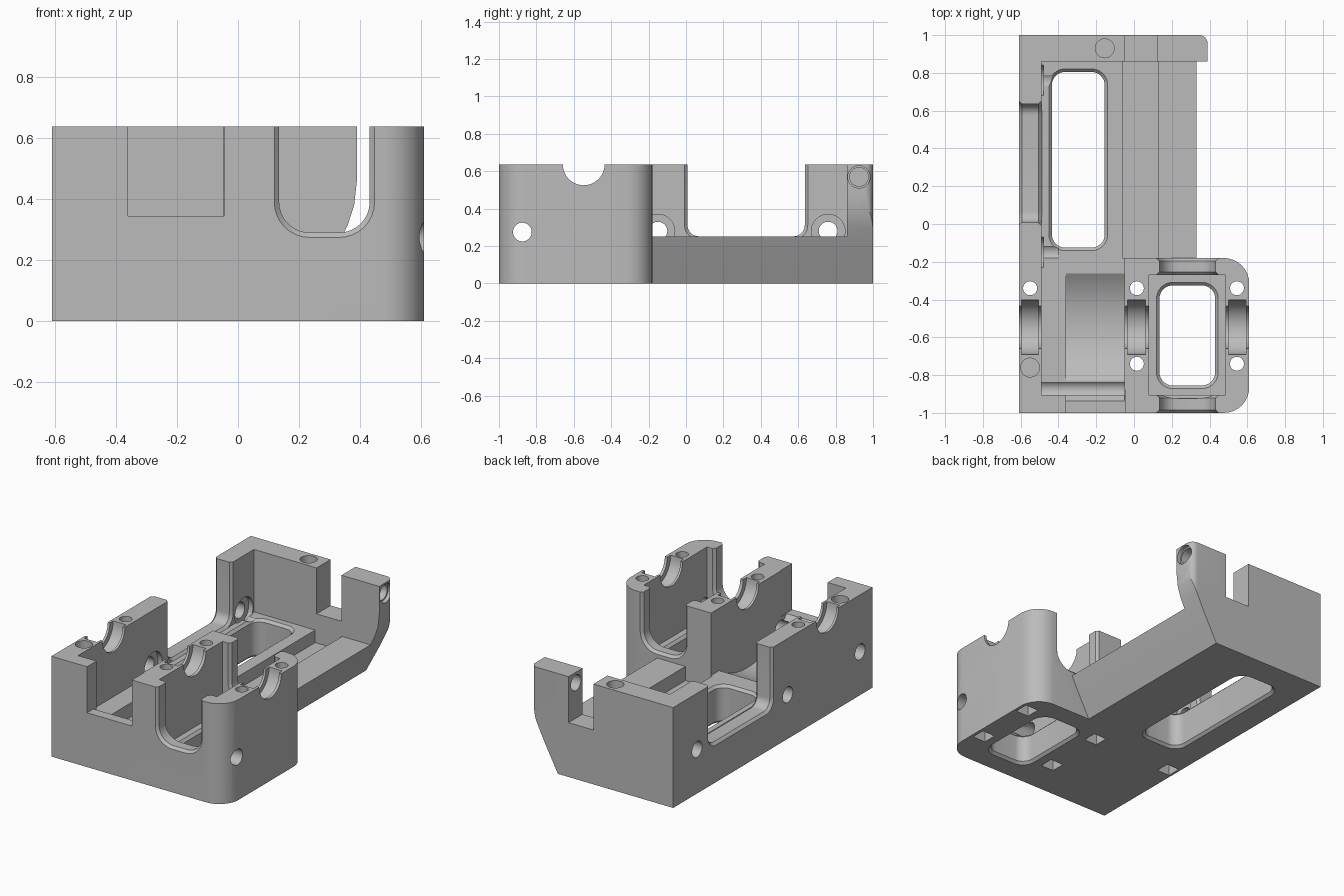
import bpy, bmesh, math

if "Cube" in bpy.data.objects:
    bpy.data.objects.remove(bpy.data.objects["Cube"], do_unlink=True)

grey = bpy.data.materials.new("plain_grey")
grey.use_nodes = True
grey.diffuse_color = (0.5, 0.5, 0.5, 1)
grey.node_tree.nodes["Principled BSDF"].inputs["Base Color"].default_value = (0.5, 0.5, 0.5, 1)


def rrect(a0, a1, b0, b1, r=0.0, left=None, n=8):
    """Rounded rectangle; the corners on the low side may have their own radius."""
    left = r if left is None else left
    pts = []
    for k, (sa, sb) in enumerate([(1, 1), (0, 1), (0, 0), (1, 0)]):
        q = r if sa else left
        ca = a1 - q if sa else a0 + q
        cb = b1 - q if sb else b0 + q
        steps = n if q > 0 else 0
        for i in range(steps + 1):
            t = math.pi / 2 * (k + (i / n if steps else 0))
            pts.append((ca + q * math.cos(t), cb + q * math.sin(t)))
    return pts


def disc(a, b, r, n=10):
    return [(a + r * math.cos(math.tau * i / (4 * n)),
             b + r * math.sin(math.tau * i / (4 * n))) for i in range(4 * n)]


def prism(name, axis, lo, hi, pts, end=None):
    """Extrude an outline along an axis, optionally tapering to a second outline."""
    place = {"x": lambda t, a, b: (t, a, b),
             "y": lambda t, a, b: (a, t, b),
             "z": lambda t, a, b: (a, b, t)}[axis]
    bm = bmesh.new()
    low = [bm.verts.new(place(lo, *p)) for p in pts]
    high = [bm.verts.new(place(hi, *p)) for p in (end or pts)]
    bm.faces.new(low)
    bm.faces.new(high)
    for i in range(len(low)):
        j = (i + 1) % len(low)
        bm.faces.new((low[i], low[j], high[j], high[i]))
    bmesh.ops.recalc_face_normals(bm, faces=bm.faces)
    mesh = bpy.data.meshes.new(name)
    bm.to_mesh(mesh)
    bm.free()
    mesh.materials.append(grey)
    ob = bpy.data.objects.new(name, mesh)
    bpy.context.collection.objects.link(ob)
    return ob


def combine(ob, other, op):
    mod = ob.modifiers.new("combine", "BOOLEAN")
    mod.operation, mod.solver, mod.object = op, "EXACT", other
    bpy.context.view_layer.objects.active = ob
    bpy.ops.object.modifier_apply(modifier=mod.name)
    bpy.data.objects.remove(other, do_unlink=True)


def cut(axis, lo, hi, pts, end=None):
    combine(body, prism("cutter", axis, lo, hi, pts, end), "DIFFERENCE")


def chamfered(axis, lo, hi, box, r, c=0.016):
    """Rounded opening between two faces, with a chamfer on each face."""
    def grown(g):
        a0, a1, b0, b1 = box
        return rrect(a0 - g, a1 + g, b0 - g, b1 + g, r + g)
    e = 0.004
    cut(axis, lo - 0.02, hi + 0.02, grown(0))
    cut(axis, lo - e, lo + c, grown(c + e), grown(0))
    cut(axis, hi - c, hi + e, grown(0), grown(c + e))


TOP = 0.637

# Long housing with its swept-out right flank
flank = [(-0.61, 0), (0.2, 0), (0.29, 0.17), (0.325, 0.24), (0.36, 0.315),
         (0.381, 0.38), (0.39, 0.46), (0.39, TOP), (-0.61, TOP)]
body = prism("gearbox_housing", "y", -0.5, 1, flank)
combine(body, prism("plan", "z", -0.1, 0.9, rrect(-0.61, 0.39, -0.6, 1, 0.045, 0)), "INTERSECT")

# Wide front block with rounded right corners
combine(body, prism("front_block", "z", 0, TOP, rrect(-0.61, 0.61, -1, -0.18, 0.135, 0)), "UNION")

# Left bay, rear shelf, long groove and right bay
cut("z", 0.24, 1, rrect(-0.49, -0.05, -0.905, 0.86))
cut("z", 0.25, 1, rrect(-0.06, 0.8, -0.18, 0.86))
cut("z", 0.16, 1, rrect(-0.06, 0.13, -0.18, 0.86))
cut("z", 0.2, 1, rrect(0.08, 0.485, -0.905, -0.27))

# Round wheel trough and front notch
cut("x", -0.36, -0.05, disc(-0.545, 0.64, 0.49, 20))
cut("y", -1.1, -0.88, rrect(-0.36, -0.046, 0.345, 1))

# Rear wall notch
cut("y", 0.8, 1.1, rrect(-0.05, 0.125, 0.345, 1))

# Openings: left wall, front wall, inner cross wall, two floor windows
chamfered("x", -0.61, -0.49, (0.008, 0.635, 0.252, 1), 0.06)
chamfered("y", -1, -0.905, (0.135, 0.432, 0.29, 1), 0.1)
chamfered("y", -0.27, -0.18, (0.135, 0.432, 0.29, 1), 0.1)
chamfered("z", 0, 0.24, (-0.435, -0.155, -0.125, 0.805), 0.07)
chamfered("z", 0, 0.2, (0.135, 0.43, -0.855, -0.325), 0.07)

# Bearing seats: a through bore with a wider recess in each wall
cut("x", -0.8, 0.8, disc(-0.547, TOP, 0.112))
for x0, x1 in ((-0.595, -0.505), (-0.035, 0.06), (0.5, 0.592)):
    cut("x", x0, x1, disc(-0.547, TOP, 0.145))

# Cross holes through the side walls
cut("x", -0.8, 0.8, disc(-0.875, 0.275, 0.05))
for y in (-0.15, 0.76):
    cut("x", -0.8, -0.4, disc(y, 0.28, 0.05))
    cut("x", -0.52, -0.48, disc(y, 0.28, 0.09))

# Rear wall shaft hole
cut("x", 0.1, 0.375, disc(0.925, 0.57, 0.05))
cut("x", 0.365, 0.5, disc(0.925, 0.57, 0.06))

# Clamp screw holes with square nut pockets underneath
for x, y in ((-0.55, -0.34), (0.015, -0.34), (0.545, -0.34), (0.015, -0.74), (0.545, -0.74)):
    cut("z", -0.1, 1, disc(x, y, 0.037))
    cut("z", -0.1, 0.1, rrect(x - 0.045, x + 0.045, y - 0.045, y + 0.045))

# Blind dowel holes
for x, y in ((-0.55, -0.76), (-0.155, 0.93)):
    cut("z", 0.5, 1, disc(x, y, 0.05))

bpy.ops.object.select_all(action="DESELECT")
body.select_set(True)
bpy.context.view_layer.objects.active = body
bpy.ops.object.shade_smooth_by_angle(angle=math.radians(30))
